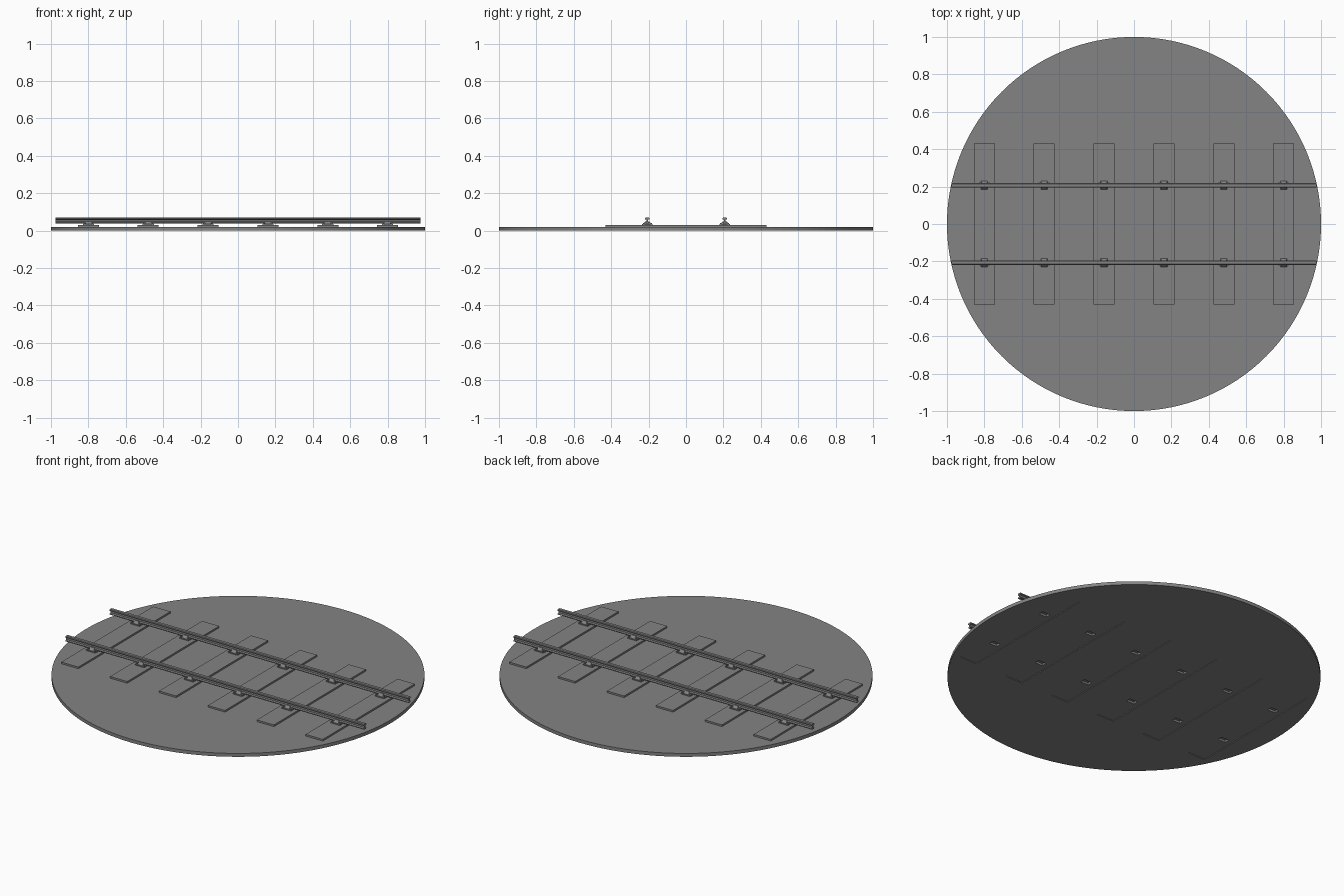
import bpy
import bmesh
from math import pi, cos, sin

cube = bpy.data.objects.get("Cube")
if cube:
    bpy.data.objects.remove(cube, do_unlink=True)

grey = bpy.data.materials.new("plain grey")
grey.use_nodes = True
colour = (0.23, 0.23, 0.23, 1)
grey.diffuse_color = colour
grey.node_tree.nodes["Principled BSDF"].inputs["Base Color"].default_value = colour

RAIL_Y = 0.207
SPACING = 0.32
SLEEPERS = [(i - 2.5) * SPACING for i in range(6)]


def finish(name, bm):
    bmesh.ops.recalc_face_normals(bm, faces=bm.faces)
    mesh = bpy.data.meshes.new(name)
    bm.to_mesh(mesh)
    bm.free()
    mesh.materials.append(grey)
    obj = bpy.data.objects.new(name, mesh)
    bpy.context.collection.objects.link(obj)
    return obj


def add_box(bm, x, y, z0, z1, wx, wy, top=(1, 1)):
    """Box from z0 to z1 whose top is scaled by the given factors."""
    verts = bmesh.ops.create_cube(bm, size=1)["verts"]
    for v in verts:
        sx, sy = top if v.co.z > 0 else (1, 1)
        v.co = (x + v.co.x * wx * sx, y + v.co.y * wy * sy, z1 if v.co.z > 0 else z0)


# Round base plate
bm = bmesh.new()
bmesh.ops.create_cone(bm, cap_ends=True, segments=128, radius1=1, radius2=1, depth=0.02)
bmesh.ops.translate(bm, verts=bm.verts, vec=(0, 0, 0.01))
base = finish("base_plate", bm)

# Slots under the sleepers
bm = bmesh.new()
for x in SLEEPERS:
    add_box(bm, x, 0, -0.01, 0.004, 0.112, 0.86)
    for y in (-RAIL_Y, RAIL_Y):
        add_box(bm, x, y, 0.002, 0.016, 0.05, 0.03)
cutter = finish("slot_cutter", bm)
cutter.hide_render = True
cutter.hide_viewport = True
cut = base.modifiers.new("slots", "BOOLEAN")
cut.object = cutter
cut.solver = "EXACT"
cut.use_self = True

# Sleepers
for i, x in enumerate(SLEEPERS):
    bm = bmesh.new()
    add_box(bm, x, 0, 0.0185, 0.03, 0.112, 0.86)
    finish(f"sleeper_{i + 1}", bm)

# Rails: half of the double-headed section, mirrored
half = [(0.007, 0.037), (0.011, 0.04), (0.011, 0.044), (0.004, 0.048),
        (0.004, 0.058), (0.012, 0.061), (0.012, 0.067), (0.008, 0.07)]
section = half + [(-y, z) for y, z in reversed(half)]
for side, name in ((-1, "front_rail"), (1, "back_rail")):
    bm = bmesh.new()
    face = bm.faces.new([bm.verts.new((-0.977, side * RAIL_Y + y, z)) for y, z in section])
    ext = bmesh.ops.extrude_face_region(bm, geom=[face])["geom"]
    bmesh.ops.translate(bm, vec=(1.954, 0, 0), verts=[v for v in ext if isinstance(v, bmesh.types.BMVert)])
    finish(name, bm)

    # Chairs holding the rail: foot, sloping jaws and bolt heads
    bm = bmesh.new()
    for x in SLEEPERS:
        y = side * RAIL_Y
        add_box(bm, x, y, 0.029, 0.036, 0.06, 0.054)
        add_box(bm, x, y, 0.036, 0.049, 0.036, 0.046, (0.7, 0.45))
        for dx in (-0.023, 0.023):
            for dy in (-0.02, 0.02):
                add_box(bm, x + dx, y + dy, 0.035, 0.04, 0.008, 0.008)
    finish(name.replace("rail", "chairs"), bm)
